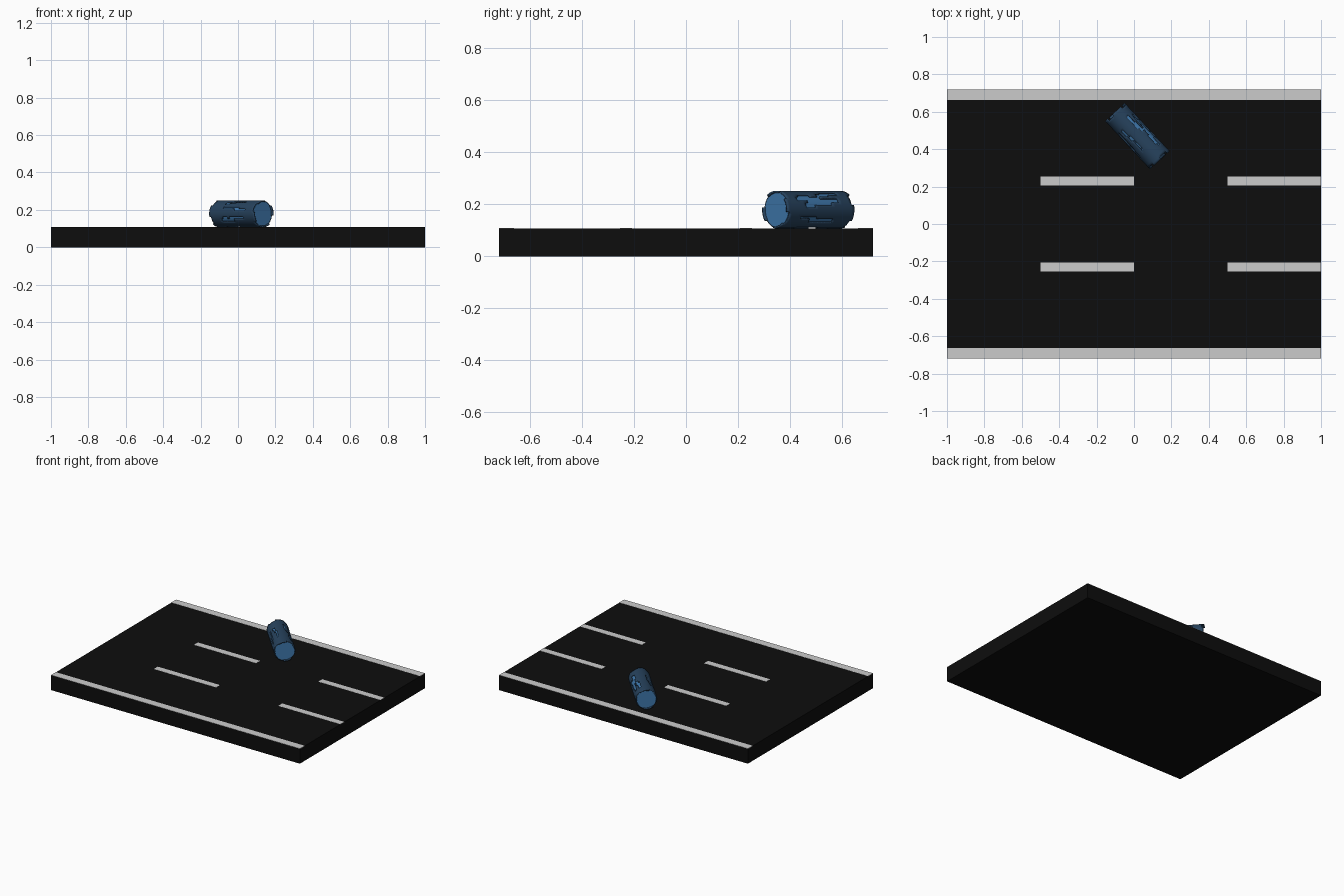
import bpy, bmesh, math

if "Cube" in bpy.data.objects:
    bpy.data.objects.remove(bpy.data.objects["Cube"])

def material(name, rgb):
    m = bpy.data.materials.new(name)
    m.diffuse_color = (*rgb, 1)
    m.use_nodes = True
    m.node_tree.nodes["Principled BSDF"].inputs["Base Color"].default_value = m.diffuse_color
    return m

ASPHALT = material("asphalt", (0.004, 0.004, 0.004))
DARK = material("dark_blue", (0.02, 0.055, 0.11))
LIGHT = material("light_blue", (0.05, 0.19, 0.42))

def box(name, x0, x1, y0, y1, z0, z1, mat=None):
    bpy.ops.mesh.primitive_cube_add(size=1, location=((x0+x1)/2, (y0+y1)/2, (z0+z1)/2))
    o = bpy.context.object
    o.name = name
    o.scale = (x1-x0, y1-y0, z1-z0)
    if mat:
        o.data.materials.append(mat)
    return o

# road slab and painted lines
TOP = 0.108
box("road_slab", -1, 1, -0.718, 0.718, 0, TOP, ASPHALT)
for s, side in ((1, "back"), (-1, "front")):
    y = sorted((s*0.662, s*0.718))
    box(f"edge_line_{side}", -1, 1, *y, TOP-0.002, TOP+0.001)
    y = sorted((s*0.207, s*0.253))
    for i, x in enumerate((-0.5, 0.5)):
        box(f"lane_dash_{side}_{i}", x, x+0.5, *y, TOP-0.002, TOP+0.001)

# canister placement: local x is its axis
R, HALF = 0.0715, 0.176
CENTRE = (0.018, 0.47, TOP+R)
ANGLE = math.radians(-47)

# glowing core, slightly recessed
bpy.ops.mesh.primitive_cylinder_add(vertices=48, radius=0.0655, depth=2*HALF-0.022,
                                    location=CENTRE, rotation=(0, math.pi/2, ANGLE))
core = bpy.context.object
core.name = "canister_core"
core.data.materials.append(LIGHT)
bpy.ops.object.shade_smooth_by_angle()

# plated shell: grid wrapped round the axis with stepped openings left out
ROWS, SEGS = 28, 48
HOLES = [  # first row, last row, first segment, last segment
    (6, 13, 3, 4), (9, 18, 2, 3), (13, 22, 4, 5), (16, 19, 1, 2),
    (5, 11, 7, 8), (9, 13, 6, 7), (17, 21, 5, 6),
    (8, 13, 16, 16), (12, 19, 15, 15), (8, 10, 17, 17),
    (8, 17, 20, 20), (15, 21, 21, 21),
    (7, 14, 27, 28), (12, 20, 26, 26), (8, 10, 26, 26),
    (6, 13, 34, 35), (11, 20, 36, 37), (8, 17, 42, 43), (15, 21, 44, 44),
]
for s in (2, 14, 26, 38):          # notches in both rims
    HOLES += [(0, 0, s, s+4), (27, 27, s+3, s+8)]
missing = {(r, s % SEGS) for a, b, c, d in HOLES
           for r in range(a, b+1) for s in range(c, d+1)}

bm = bmesh.new()
grid = [[bm.verts.new((-HALF + 2*HALF*r/ROWS,
                       R*math.cos(2*math.pi*s/SEGS),
                       R*math.sin(2*math.pi*s/SEGS)))
         for s in range(SEGS)] for r in range(ROWS+1)]
for r in range(ROWS):
    for s in range(SEGS):
        if (r, s) not in missing:
            t = (s+1) % SEGS
            bm.faces.new((grid[r][s], grid[r][t], grid[r+1][t], grid[r+1][s]))
bmesh.ops.delete(bm, geom=[v for v in bm.verts if not v.link_faces], context='VERTS')
bmesh.ops.recalc_face_normals(bm, faces=bm.faces)
mesh = bpy.data.meshes.new("canister_shell")
bm.to_mesh(mesh)
bm.free()
shell = bpy.data.objects.new("canister_shell", mesh)
bpy.context.collection.objects.link(shell)
shell.location = CENTRE
shell.rotation_euler = (0, 0, ANGLE)
mesh.materials.append(DARK)
mod = shell.modifiers.new("thickness", 'SOLIDIFY')
mod.thickness = 0.007
mod.offset = -1
bpy.ops.object.select_all(action='DESELECT')
shell.select_set(True)
bpy.context.view_layer.objects.active = shell
bpy.ops.object.shade_smooth_by_angle()
